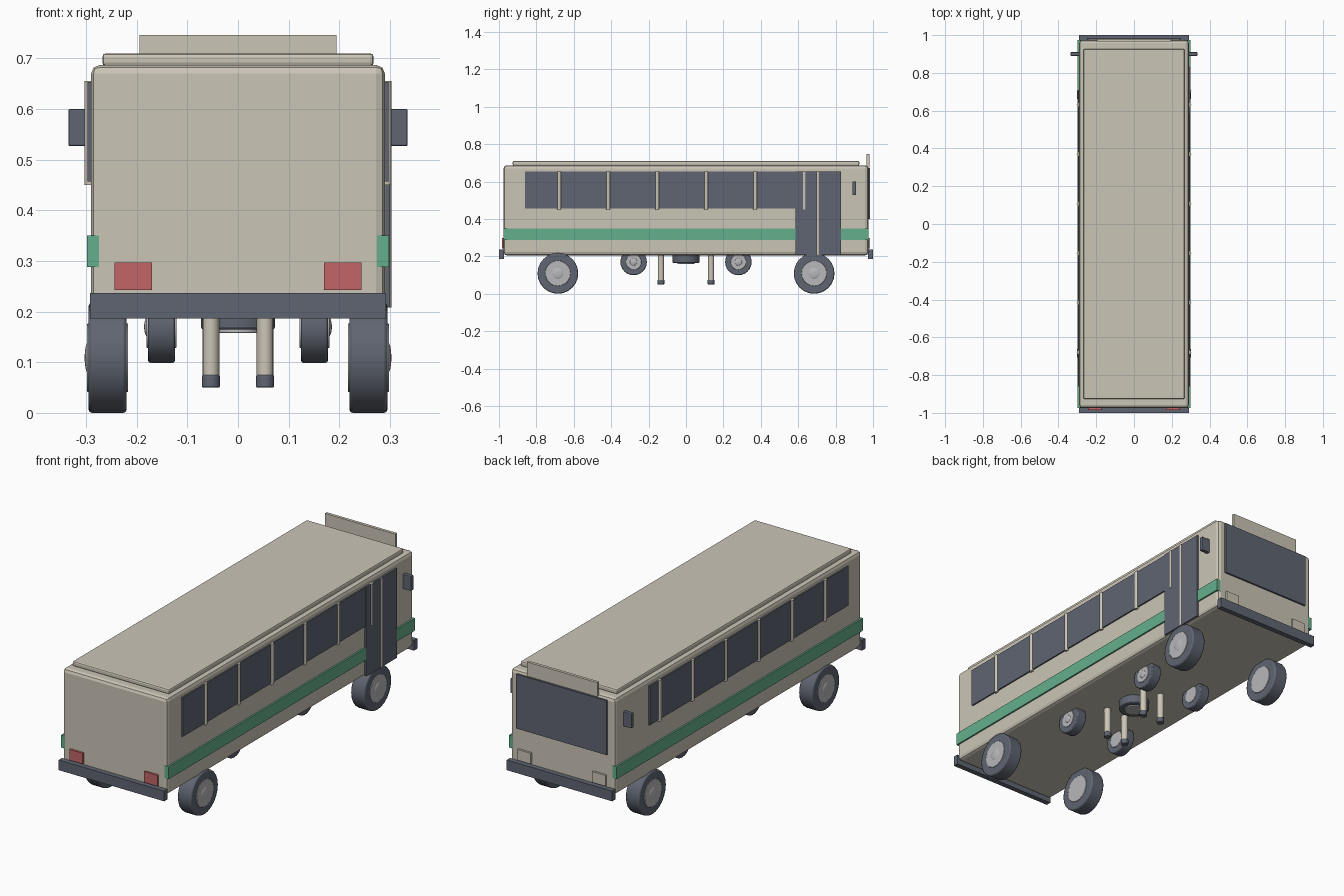
import bpy, math

if "Cube" in bpy.data.objects:
    bpy.data.objects.remove(bpy.data.objects["Cube"])

def mat(name, r, g, b):
    m = bpy.data.materials.new(name)
    m.diffuse_color = (r, g, b, 1)
    m.use_nodes = True
    m.node_tree.nodes["Principled BSDF"].inputs["Base Color"].default_value = m.diffuse_color
    return m

CREAM = mat("cream", 0.60, 0.56, 0.47)
DARK = mat("dark_slate", 0.115, 0.13, 0.165)
GREEN = mat("green", 0.13, 0.43, 0.26)
RED = mat("red", 0.54, 0.13, 0.135)
GREY = mat("light_grey", 0.48, 0.48, 0.50)

def finish(ob, name, material, bevel=0, segments=2):
    ob.name = name
    ob.data.materials.append(material)
    if bevel:
        b = ob.modifiers.new("bevel", 'BEVEL')
        b.width, b.segments = bevel, segments
        b.limit_method = 'ANGLE'
        b.angle_limit = math.radians(40)
    return ob

def box(name, x, y, z, material, bevel=0):
    """Box from (min, max) ranges on each axis."""
    bpy.ops.mesh.primitive_cube_add(size=1, location=[sum(r) / 2 for r in (x, y, z)])
    ob = bpy.context.object
    ob.scale = [r[1] - r[0] for r in (x, y, z)]
    bpy.ops.object.transform_apply(location=False, rotation=False, scale=True)
    return finish(ob, name, material, bevel)

def cyl(name, loc, radius, depth, material, axis='Z', sides=24, bevel=0):
    rot = (0, math.pi / 2, 0) if axis == 'X' else (0, 0, 0)
    bpy.ops.mesh.primitive_cylinder_add(vertices=sides, radius=radius, depth=depth,
                                        location=loc, rotation=rot)
    ob = bpy.context.object
    bpy.ops.object.shade_smooth_by_angle(angle=math.radians(40))
    return finish(ob, name, material, bevel)

# Body shell, roof panel and stripe (the stripe stays just inside the end faces)
box("body", (-.29, .29), (-.975, .975), (.205, .687), CREAM, .017)
box("roof_panel", (-.268, .268), (-.927, .927), (.685, .71), CREAM, .007)
box("stripe", (-.298, .298), (-.9745, .9745), (.288, .35), GREEN)

# Ends: bumpers, lamps, windscreen and blank destination board
for s, end in ((-1, "rear"), (1, "front")):
    box(end + "_bumper", (-.292, .292), sorted((s * .974, s)), (.186, .237), DARK)
    for t in (-1, 1):
        box(end + "_lamp", sorted((t * .17, t * .244)), sorted((s * .97, s * .985)),
            (.243, .297), RED if s < 0 else CREAM)
box("windscreen", (-.25, .25), (.976, .985), (.40, .672), DARK)
box("destination_board", (-.195, .195), (.965, .98), (.675, .746), CREAM)

# Sides: window band, pillars, mirrors
for s in (-1, 1):
    box("window_band", sorted((s * .288, s * .297)), (-.86, .71), (.457, .653), DARK)
    for i in range(6):
        cyl("window_pillar", (s * .293, -.678 + .262 * i, .5525), .0105, .205, CREAM, sides=12)
    box("mirror", sorted((s * .285, s * .335)), (.89, .91), (.527, .60), DARK, .003)

# Passenger door on the right side
box("door", (.291, .3), (.585, .83), (.208, .655), DARK)
cyl("door_divider", (.294, .705, .4315), .0095, .447, CREAM, sides=12)

def wheel(name, x, y, z, radius, width, hub_radius):
    cyl(name + "_tyre", (x, y, z), radius, width, DARK, 'X', 24, radius * .06)
    cyl(name + "_hub", (x, y, z), hub_radius, width + .006, GREY, 'X', 20, .002)
    # domed hub cap
    bpy.ops.mesh.primitive_uv_sphere_add(segments=16, ring_count=8, radius=1,
        location=(x + math.copysign(width / 2, x), y, z))
    cap = bpy.context.object
    cap.scale = (.008, radius * .29, radius * .29)
    bpy.ops.object.shade_smooth()
    finish(cap, name + "_cap", GREY)

# Road wheels and small inner wheels
for s in (-1, 1):
    for t in (-1, 1):
        wheel("road_wheel", s * .2575, t * .685, .109, .109, .075, .068)
        wheel("inner_wheel", s * .151, t * .28, .17, .071, .053, .042)
        # Under-floor legs with dark feet
        cyl("support_leg", (s * .0535, t * .134, .14), .0165, .145, CREAM, sides=16)
        cyl("leg_foot", (s * .0535, t * .134, .0625), .018, .025, DARK, sides=16, bevel=.003)

# Flat spare wheel under the floor
cyl("spare_tyre", (0, 0, .19), .073, .05, DARK, bevel=.005)
cyl("spare_hub", (0, 0, .187), .045, .058, GREY, bevel=.002)
